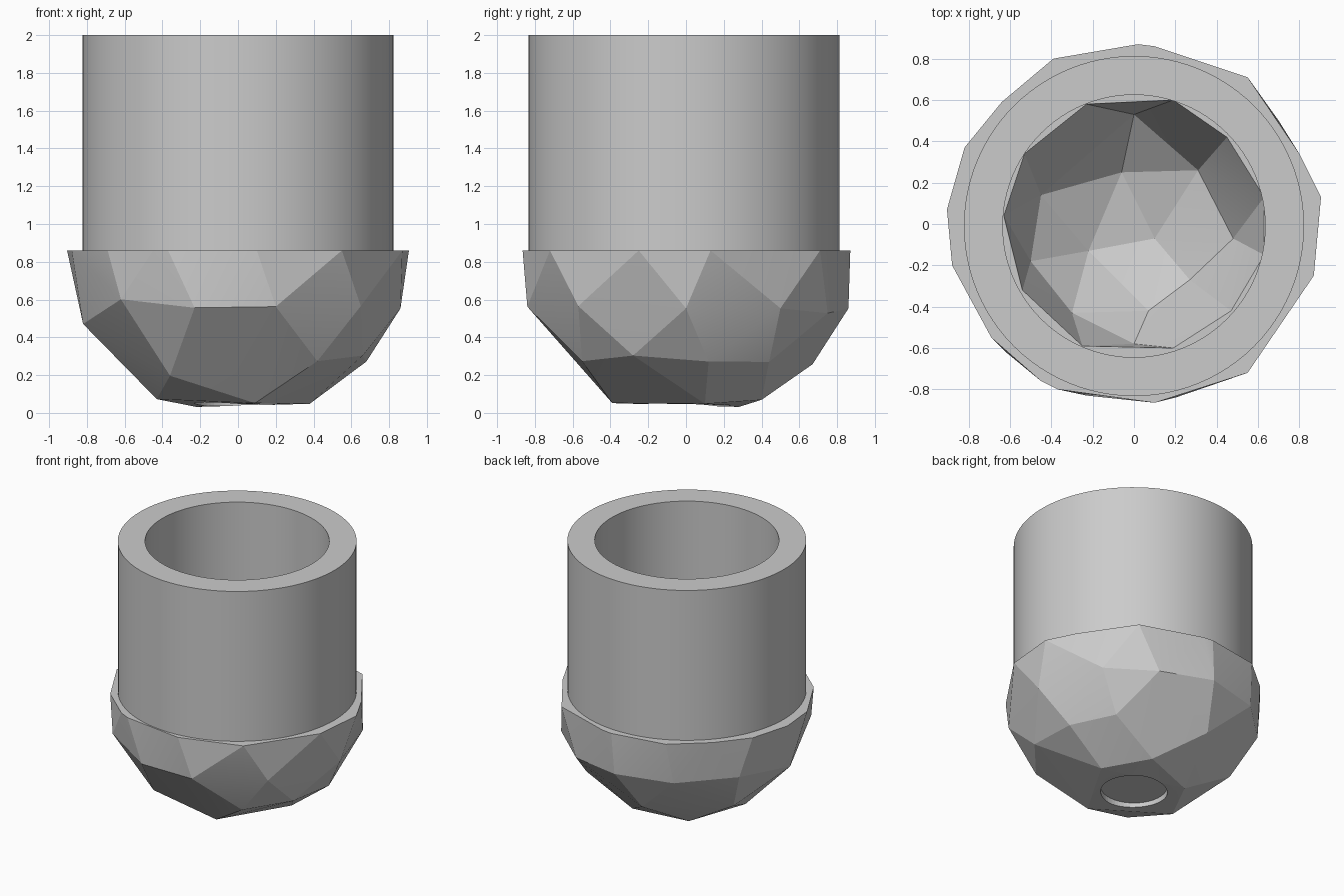
import bpy
import bmesh
from math import sqrt, radians
from mathutils import Vector

cube = bpy.data.objects.get("Cube")
if cube:
    bpy.data.objects.remove(cube, do_unlink=True)

RIM_Z = 0.86
CENTRE_Z = 0.88
TUBE_Y = -0.01

grey = bpy.data.materials.new("plain grey")
grey.use_nodes = True
grey.diffuse_color = (0.6, 0.6, 0.6, 1)
grey.node_tree.nodes["Principled BSDF"].inputs["Base Color"].default_value = (0.6, 0.6, 0.6, 1)


def make_object(name, bm, angle):
    bmesh.ops.recalc_face_normals(bm, faces=bm.faces[:])
    mesh = bpy.data.meshes.new(name)
    bm.to_mesh(mesh)
    bm.free()
    mesh.materials.append(grey)
    obj = bpy.data.objects.new(name, mesh)
    bpy.context.collection.objects.link(obj)
    shade(obj, angle)
    return obj


def shade(obj, angle):
    bpy.ops.object.select_all(action="DESELECT")
    obj.select_set(True)
    bpy.context.view_layer.objects.active = obj
    bpy.ops.object.shade_smooth_by_angle(angle=radians(angle))


def add_shell(bm, rim, corners, radius):
    """Open faceted half ball: flat rim corners plus corners lying on a sphere."""
    points = [Vector((x, y, RIM_Z)) for x, y in rim]
    for x, y in corners:
        drop = sqrt(max(radius ** 2 - x * x - y * y, 0.01))
        points.append(Vector((x, y, CENTRE_Z - drop)))
    verts = [bm.verts.new(p) for p in points]
    bmesh.ops.convex_hull(bm, input=verts)
    lid = [f for f in bm.faces if all(v.co.z > RIM_Z - 0.001 for v in f.verts)]
    bmesh.ops.delete(bm, geom=lid, context="FACES")
    loose = [v for v in bm.verts if not v.link_faces]
    bmesh.ops.delete(bm, geom=loose, context="VERTS")


# Faceted bowl: outer shell, inner hollow and the flat ledge joining them
outer_rim = [(0.905, 0.13), (0.8, 0.34), (0.55, 0.71), (0.1, 0.86), (0.02, 0.87),
             (-0.39, 0.8), (-0.64, 0.59), (-0.82, 0.37), (-0.905, 0.07),
             (-0.88, -0.2), (-0.69, -0.55), (-0.45, -0.76), (-0.37, -0.8),
             (0.1, -0.865), (0.55, -0.72), (0.87, -0.25)]
outer_corners = [(0.2, -0.84), (-0.23, -0.83), (-0.62, -0.62), (-0.82, -0.08),
                 (0.65, -0.57), (0.86, 0), (0.7, 0.5), (0.4, 0.75), (0, 0.86),
                 (-0.42, 0.75), (-0.75, 0.43), (-0.61, 0.3), (-0.1, 0.67),
                 (-0.22, 0.28), (-0.43, -0.1), (0.17, 0.4), (0.38, 0.1),
                 (0.09, -0.39), (-0.36, -0.5), (0.53, 0.44), (0.66, -0.28),
                 (0.68, 0.12), (0.42, -0.55)]
inner_rim = [(-0.23, 0.58), (0.19, 0.6), (0.45, 0.42), (0.63, 0.13), (0.63, -0.15),
             (0.47, -0.42), (0.19, -0.6), (-0.25, -0.59), (-0.54, -0.32),
             (-0.63, 0.04), (-0.53, 0.34)]
inner_corners = [(-0.06, 0.25), (0.31, 0.26), (-0.45, 0.14), (-0.5, -0.18),
                 (-0.22, -0.13), (0.1, -0.07), (0.27, -0.27), (0.07, -0.42),
                 (-0.3, -0.43), (0, -0.58), (0.48, -0.07), (0, 0.53)]

bm = bmesh.new()
add_shell(bm, inner_rim, inner_corners, 0.65)
hollow = bpy.data.meshes.new("hollow_shell")
bm.to_mesh(hollow)
bm.free()
bm = bmesh.new()
add_shell(bm, outer_rim, outer_corners, 0.92)
bm.from_mesh(hollow)
bpy.data.meshes.remove(hollow)
edges = [e for e in bm.edges if e.is_boundary]
bmesh.ops.triangle_fill(bm, edges=edges, use_beauty=True, normal=(0, 0, 1))
bowl = make_object("faceted_bowl", bm, 12)

# Shallow round socket cut into the underside
bpy.ops.mesh.primitive_cylinder_add(vertices=64, radius=0.23, depth=0.4, location=(0, 0, -0.11))
cutter = bpy.context.object
cutter.name = "socket_cutter"
cutter.data.materials.append(grey)
cut = bowl.modifiers.new("socket", "BOOLEAN")
cut.object = cutter
cut.operation = "DIFFERENCE"
cut.solver = "EXACT"
bpy.context.view_layer.objects.active = bowl
bpy.ops.object.modifier_apply(modifier=cut.name)
bpy.data.objects.remove(cutter, do_unlink=True)
shade(bowl, 12)

# Thick round tube standing on the ledge
bm = bmesh.new()
profile = [(0.635, RIM_Z), (0.635, 2), (0.823, 2), (0.823, RIM_Z)]
ring = [bm.verts.new((r, TUBE_Y, z)) for r, z in profile]
sides = [bm.edges.new(pair) for pair in zip(ring, ring[1:])]
bmesh.ops.spin(bm, geom=ring + sides, cent=(0, TUBE_Y, 0), axis=(0, 0, 1),
               angle=radians(360), steps=96, use_merge=True)
bmesh.ops.remove_doubles(bm, verts=bm.verts[:], dist=0.0001)
make_object("tube", bm, 30)
